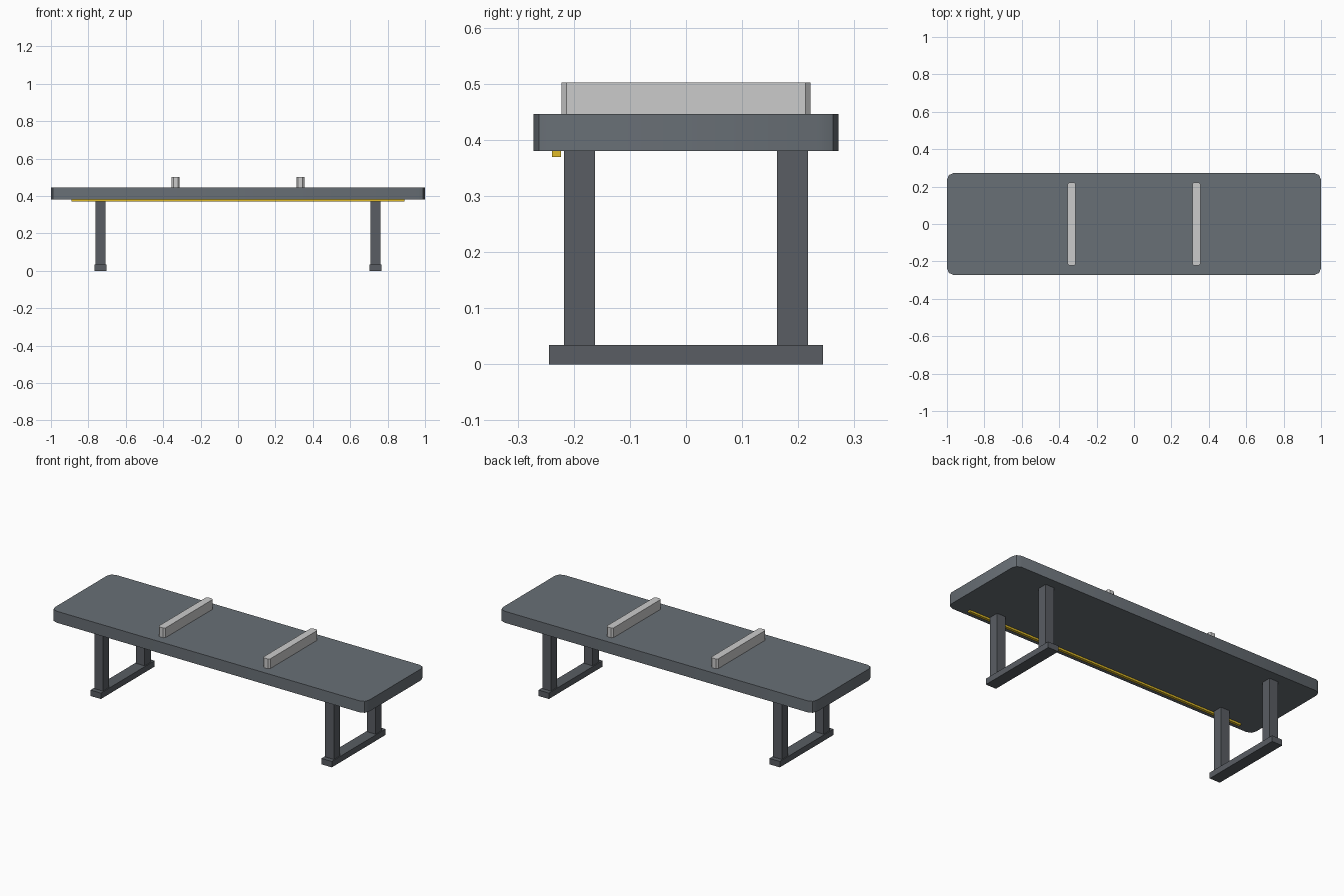
import bpy, bmesh, math

if "Cube" in bpy.data.objects:
    bpy.data.objects.remove(bpy.data.objects["Cube"])


def material(name, rgb):
    m = bpy.data.materials.new(name)
    m.diffuse_color = (*rgb, 1)
    m.use_nodes = True
    m.node_tree.nodes["Principled BSDF"].inputs["Base Color"].default_value = m.diffuse_color
    return m


slate = material("slate", (0.14, 0.16, 0.18))
dark = material("dark_metal", (0.10, 0.11, 0.125))
silver = material("silver", (0.60, 0.62, 0.62))
amber = material("amber", (0.75, 0.50, 0.02))


def box(name, x, y, z, mat, corner=0, segments=1):
    """Box from (min, max) ranges, with optional rounded vertical corners."""
    bm = bmesh.new()
    bmesh.ops.create_cube(bm, size=1)
    for v in bm.verts:
        v.co = [r[0] if c < 0 else r[1] for c, r in zip(v.co, (x, y, z))]
    if corner:
        upright = [e for e in bm.edges
                   if abs(e.verts[0].co.z - e.verts[1].co.z) > 1e-4]
        bmesh.ops.bevel(bm, geom=upright, offset=corner, segments=segments,
                        profile=0.5, affect='EDGES')
    mesh = bpy.data.meshes.new(name)
    bm.to_mesh(mesh)
    bm.free()
    ob = bpy.data.objects.new(name, mesh)
    mesh.materials.append(mat)
    bpy.context.collection.objects.link(ob)
    return ob


def around(centre, width):
    return centre - width / 2, centre + width / 2


# Seat slab with rounded corners
seat = box("seat", (-1, 1), (-0.272, 0.272), (0.38, 0.446), slate, 0.035, 2)
bpy.context.view_layer.objects.active = seat
seat.select_set(True)
bpy.ops.object.shade_smooth_by_angle(angle=math.radians(30))

# Light strip under the front edge
box("light_strip", (-0.89, 0.89), (-0.239, -0.223), (0.369, 0.381), amber)

for s, side in ((-1, "left"), (1, "right")):
    # Seat divider
    box(f"{side}_divider", around(s * 0.333, 0.043), (-0.222, 0.222),
        (0.445, 0.502), silver, 0.009)
    # Foot rail and its two uprights
    box(f"{side}_foot", around(s * 0.735, 0.066), (-0.244, 0.244),
        (0, 0.034), dark)
    for t, end in ((-1, "front"), (1, "back")):
        box(f"{side}_{end}_leg", around(s * 0.735, 0.055),
            around(t * 0.19, 0.055), (0.033, 0.381), dark)
